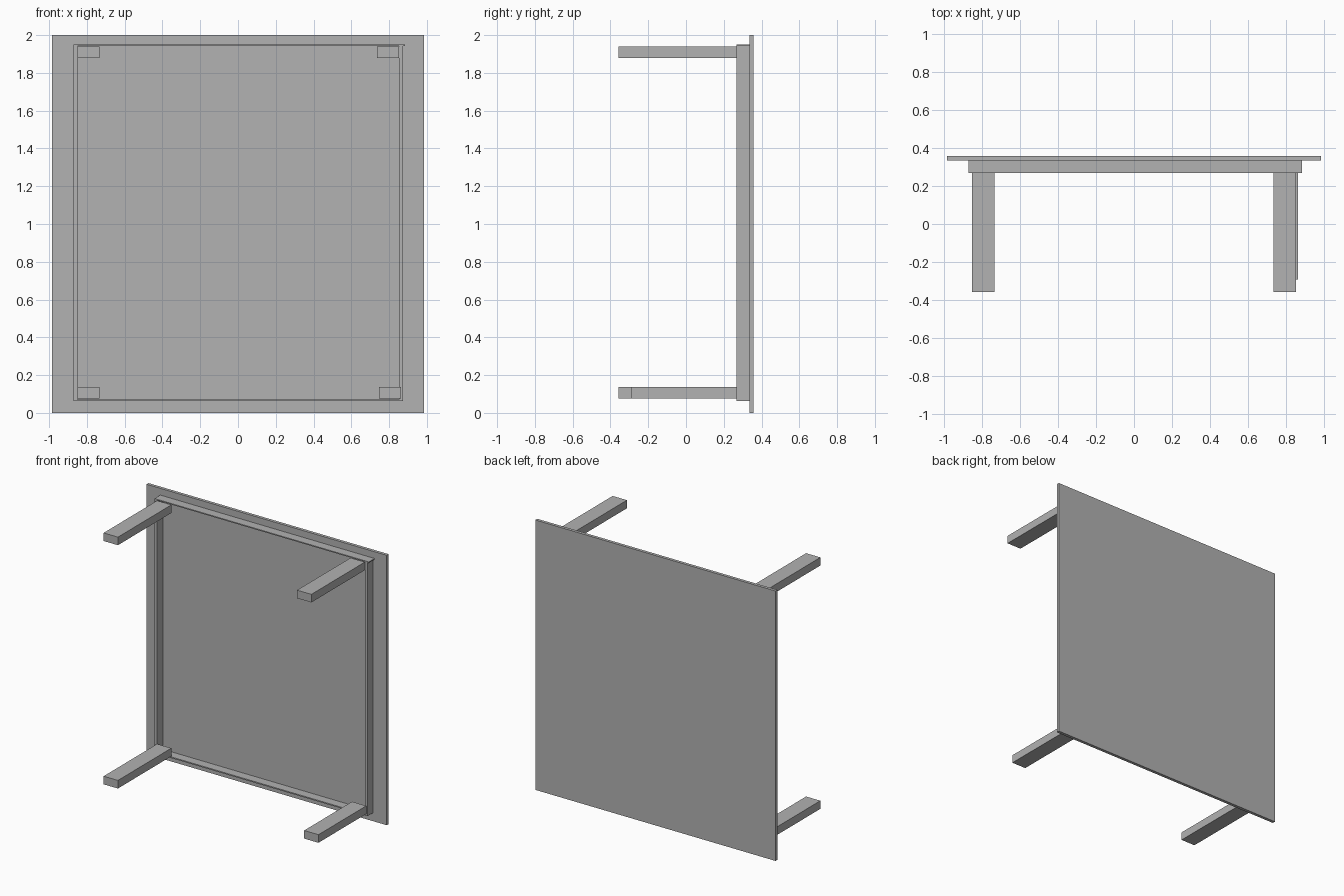
import bpy
import bmesh
from mathutils import Vector

cube = bpy.data.objects.get("Cube")
if cube:
    bpy.data.objects.remove(cube, do_unlink=True)

# Single flat grey
grey = bpy.data.materials.new("plain_grey")
grey.use_nodes = True
colour = (0.445, 0.445, 0.445, 1)
grey.diffuse_color = colour
grey.node_tree.nodes["Principled BSDF"].inputs["Base Color"].default_value = colour


def box(name, low, high):
    """Add a flat-sided box between two opposite corners."""
    low, high = Vector(low), Vector(high)
    bm = bmesh.new()
    bmesh.ops.create_cube(bm, size=1)
    for v in bm.verts:
        v.co = (low + high) / 2 + v.co * (high - low)
    mesh = bpy.data.meshes.new(name)
    bm.to_mesh(mesh)
    bm.free()
    mesh.materials.append(grey)
    obj = bpy.data.objects.new(name, mesh)
    bpy.context.collection.objects.link(obj)
    return obj


TOP_FRONT, TOP_BACK = 0.335, 0.358   # slab of the table, standing on edge
RAIL_FRONT = 0.268                   # where rails begin and legs end
LEG_END = -0.358

# Tabletop
box("tabletop", (-0.985, TOP_FRONT, 0), (0.985, TOP_BACK, 2))

# Thin apron rails around the underside
rails = {
    "left_rail": (0.853, 0.874, 0.063, 1.942),
    "right_rail": (-0.872, -0.851, 0.063, 1.942),
    "upper_rail": (-0.872, 0.885, 1.942, 1.95),
    "lower_rail": (-0.851, 0.853, 0.063, 0.072),
}
for name, (x0, x1, z0, z1) in rails.items():
    box(name, (x0, RAIL_FRONT, z0), (x1, TOP_FRONT, z1))

# Legs; the lower left one is shorter and set a little outward
legs = {
    "upper_right_leg": (-0.851, 1.88, LEG_END),
    "upper_left_leg": (0.735, 1.88, LEG_END),
    "lower_right_leg": (-0.851, 0.077, LEG_END),
    "lower_left_leg": (0.747, 0.077, -0.292),
}
for name, (x, z, y) in legs.items():
    box(name, (x, y, z), (x + 0.117, RAIL_FRONT, z + 0.06))
